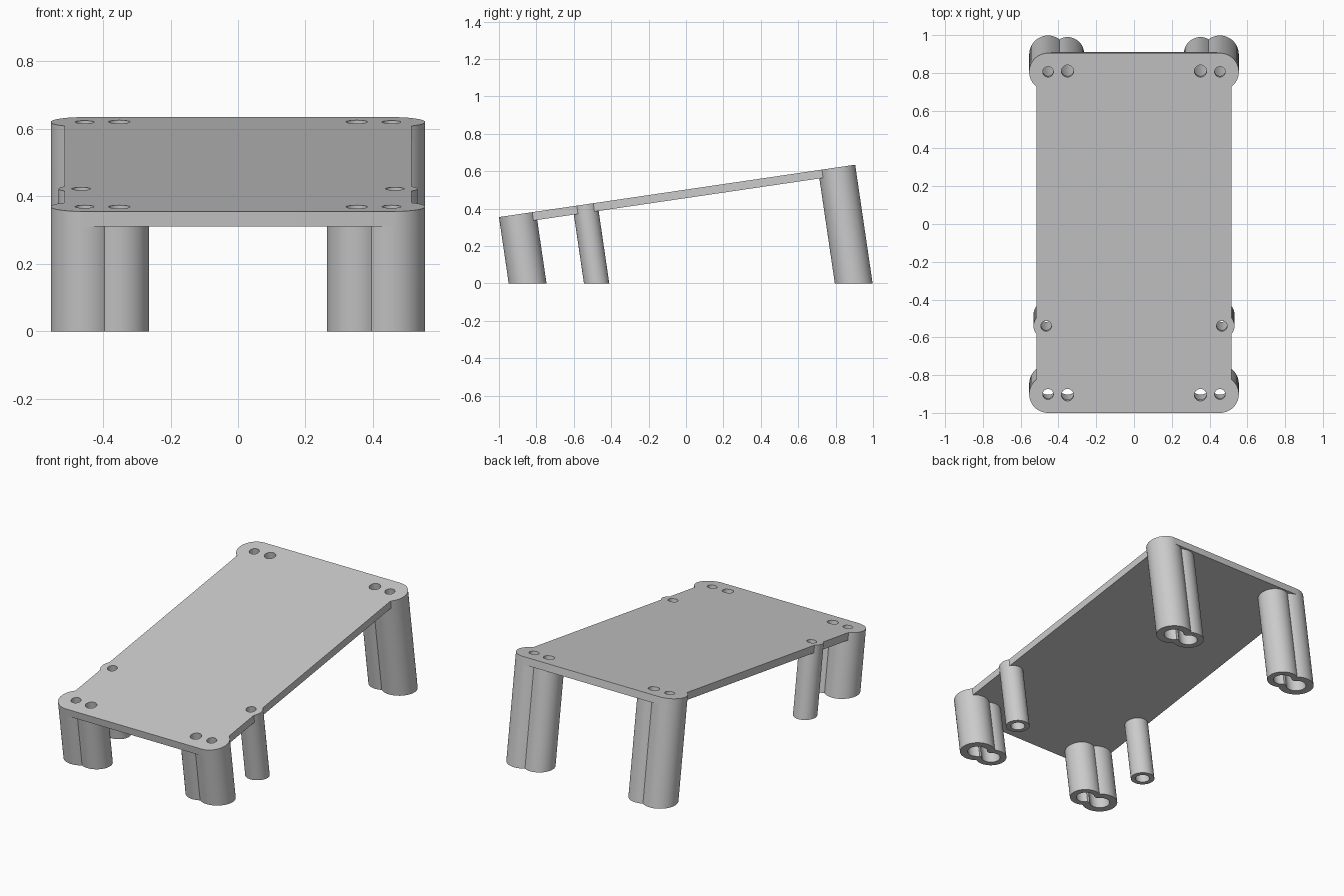
import bpy, bmesh, math
from mathutils import Matrix

cube = bpy.data.objects.get("Cube")
if cube:
    bpy.data.objects.remove(cube, do_unlink=True)

# Sloping frame: x across, s up the slope, n normal to the plate top
LENGTH, THICK, FRONT_Z = 1.925, 0.045, 0.355
TILT = math.atan2(0.28, 1.905)
FRAME = Matrix.Translation((0, -1, FRONT_Z)) @ Matrix.Rotation(TILT, 4, 'X')

grey = bpy.data.materials.new("light grey")
grey.diffuse_color = (0.6, 0.6, 0.6, 1)
grey.use_nodes = True
grey.node_tree.nodes["Principled BSDF"].inputs["Base Color"].default_value = grey.diffuse_color


def arc(x, s, r, a0, a1, steps):
    angles = [math.radians(a0 + (a1 - a0) * i / steps) for i in range(steps + 1)]
    return [(x + r * math.cos(a), s + r * math.sin(a)) for a in angles]


def circle(x, s, r):
    return arc(x, s, r, 0, 360, 48)[:-1]


def prism(name, outline, top, bottom):
    """Extrude an outline along the normal; bottom(s) gives the lower end."""
    bm = bmesh.new()
    upper = [bm.verts.new((x, s, top)) for x, s in outline]
    lower = [bm.verts.new((x, s, bottom(s))) for x, s in outline]
    bm.faces.new(upper)
    bm.faces.new(lower[::-1])
    for i in range(len(outline)):
        j = (i + 1) % len(outline)
        bm.faces.new((upper[i], lower[i], lower[j], upper[j]))
    bmesh.ops.recalc_face_normals(bm, faces=bm.faces)
    bm.transform(FRAME)
    mesh = bpy.data.meshes.new(name)
    bm.to_mesh(mesh)
    bm.free()
    mesh.materials.append(grey)
    obj = bpy.data.objects.new(name, mesh)
    bpy.context.collection.objects.link(obj)
    return obj


def combine(obj, other, operation):
    """Apply a boolean and discard the second object."""
    mod = obj.modifiers.new("boolean", 'BOOLEAN')
    mod.operation, mod.solver, mod.object = operation, 'EXACT', other
    bpy.context.view_layer.update()
    graph = bpy.context.evaluated_depsgraph_get()
    result = bpy.data.meshes.new_from_object(obj.evaluated_get(graph))
    obj.modifiers.clear()
    obj.data = result
    bpy.data.objects.remove(other, do_unlink=True)


def smooth(obj):
    bpy.ops.object.select_all(action='DESELECT')
    obj.select_set(True)
    bpy.context.view_layer.objects.active = obj
    bpy.ops.object.shade_smooth_by_angle(angle=math.radians(30))


def ground(s):
    return -(FRONT_Z + s * math.sin(TILT)) / math.cos(TILT)


def below_ground(s):
    return ground(s) - 0.1


# Each post: x, s, outer radius, bore radius, plate hole radius
front = [(0.455, 0.1, 0.1, 0.056, 0.028), (0.352, 0.096, 0.088, 0.052, 0.032)]
back = [(x, LENGTH - s, r, b, h) for x, s, r, b, h in front]
middle = [(0.465, 0.465, 0.067, 0.04, 0.028)]
groups = {"front_leg": front, "middle_post": middle, "back_leg": back}

# Plate with rounded ears over the legs
x, s, r = front[0][:3]
mx, ms, mr = middle[0][:3]
EDGE = 0.515
ear = math.degrees(math.acos((EDGE - x) / r))
bump = math.degrees(math.acos((EDGE - mx) / mr))
half = (arc(x, s, r, -90, ear, 24) + arc(mx, ms, mr, -bump, bump, 16)
        + arc(x, LENGTH - s, r, -ear, 90, 24))
outline = half + [(-px, ps) for px, ps in reversed(half)]
plate = prism("plate", outline, 0, lambda s: -THICK)

for side, sign in (("left", 1), ("right", -1)):
    for label, posts in groups.items():
        name = side + "_" + label
        # Outer tubes, merged where they come in pairs
        leg = None
        for px, ps, pr, pb, ph in posts:
            tube = prism(name, circle(sign * px, ps, pr), -THICK, ground)
            if leg:
                combine(leg, tube, 'UNION')
            else:
                leg = tube
        # Bores, and the screw holes through the plate
        for px, ps, pr, pb, ph in posts:
            bore = prism("bore", circle(sign * px, ps, pb), 0.02, below_ground)
            combine(leg, bore, 'DIFFERENCE')
            hole = prism("hole", circle(sign * px, ps, ph), 0.1, lambda s: -0.1)
            combine(plate, hole, 'DIFFERENCE')
        # Slot joining paired bores
        if len(posts) > 1:
            (ax, a_s), (bx, b_s) = [p[:2] for p in posts]
            w = 0.032
            slot = [(sign * ax, a_s - w), (sign * ax, a_s + w),
                    (sign * bx, b_s + w), (sign * bx, b_s - w)]
            combine(leg, prism("slot", slot, 0.03, below_ground), 'DIFFERENCE')
        smooth(leg)
smooth(plate)
